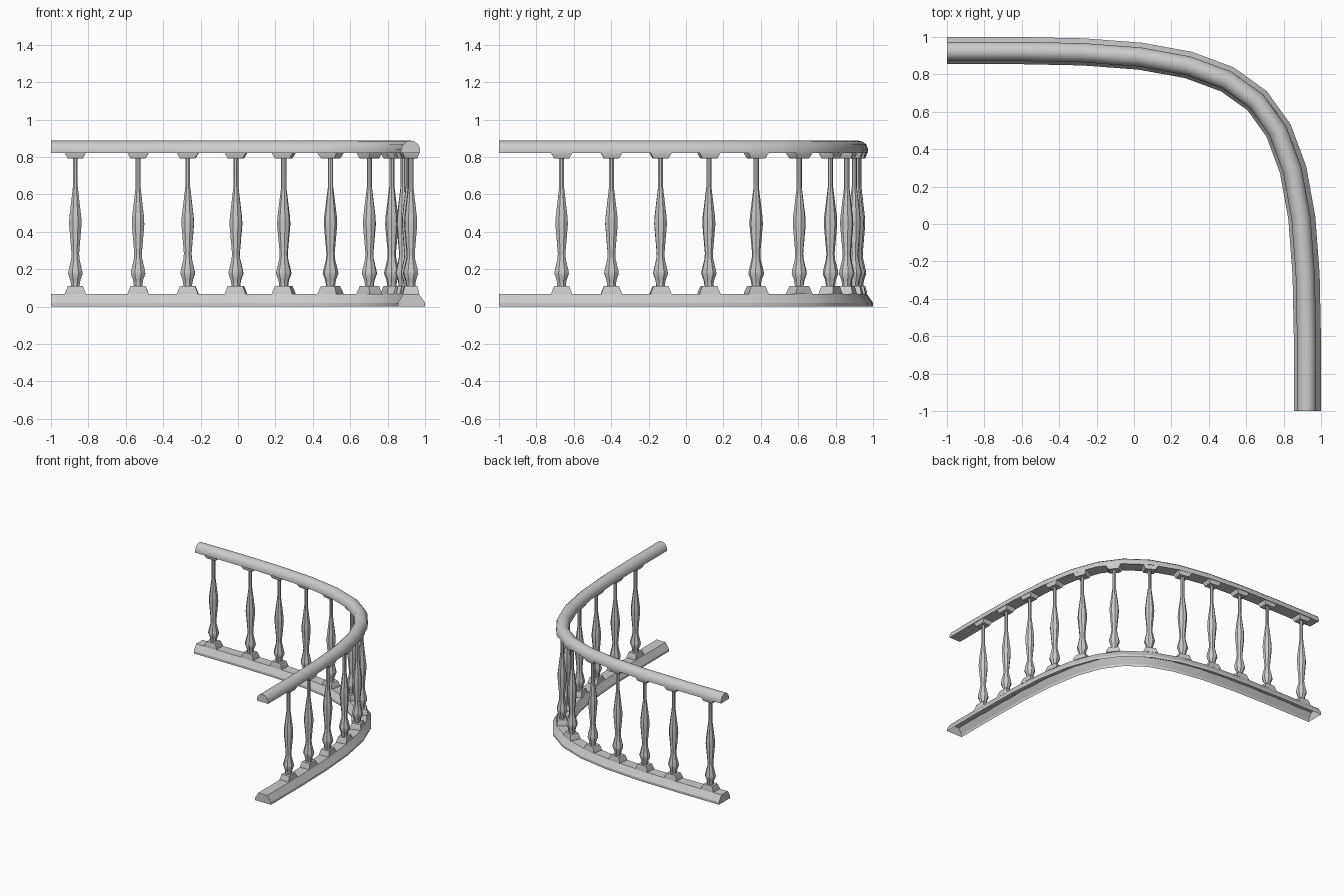
import bpy, bmesh, math
from mathutils import Vector, Matrix

if "Cube" in bpy.data.objects:
    bpy.data.objects.remove(bpy.data.objects["Cube"])

# Outer edge of the bend: one cubic, mirrored across the x = y diagonal
P = [Vector(p) for p in ((-1, 1), (-0.2, 1), (0.405, 1.015), (0.71, 0.71))]

def half(t):
    u = 1 - t
    p = P[0]*u**3 + P[1]*3*u*u*t + P[2]*3*u*t*t + P[3]*t**3
    d = (P[1]-P[0])*u*u + (P[2]-P[1])*2*u*t + (P[3]-P[2])*t*t
    d.normalize()
    return p, Vector((d.y, -d.x))      # point, inward normal

def path(n):
    a = [half(i / n) for i in range(n + 1)]
    return a + [(p.yx, q.yx) for p, q in reversed(a[:-1])]

def finish(bm, name):
    bmesh.ops.recalc_face_normals(bm, faces=bm.faces)
    me = bpy.data.meshes.new(name)
    bm.to_mesh(me)
    bm.free()
    ob = bpy.data.objects.new(name, me)
    bpy.context.collection.objects.link(ob)
    bpy.ops.object.select_all(action='DESELECT')
    bpy.context.view_layer.objects.active = ob
    ob.select_set(True)
    bpy.ops.object.shade_smooth_by_angle(angle=math.radians(30))
    return ob

def sweep(name, profile, closed):
    """Sweep (inward offset, z) profile along the bend, capping both ends."""
    bm = bmesh.new()
    rings = []
    for p, q in path(6):
        rings.append([bm.verts.new((*(p + q*d), z)) for d, z in profile])
    k = len(profile)
    for a, b in zip(rings, rings[1:]):
        for i in range(k if closed else k - 1):
            j = (i + 1) % k
            bm.faces.new((a[i], a[j], b[j], b[i]))
    bm.faces.new(rings[0])
    bm.faces.new(rings[-1])
    return finish(bm, name)

# Base plinth (open underneath) and rounded handrail
sweep("base_rail", [(0, 0), (0, .02), (.033, .068), (.115, .068), (.145, .02), (.145, 0)], False)
sweep("hand_rail", [(.026, .822), (.026, .842), (.036, .866), (.055, .882), (.077, .887),
                    (.099, .882), (.118, .866), (.128, .842), (.128, .822)], True)

# Baluster parts
def loft(bm, rings):
    for a, b in zip(rings, rings[1:]):
        for i in range(len(a)):
            j = (i + 1) % len(a)
            bm.faces.new((a[i], a[j], b[j], b[i]))
    bm.faces.new(rings[0])
    bm.faces.new(rings[-1])

def block(bm, levels):
    loft(bm, [[bm.verts.new((sx*hx, sy*hy, z)) for sx, sy in ((-1, -1), (1, -1), (1, 1), (-1, 1))]
              for hx, hy, z in levels])

TURNING = [(.024, .105), (.026, .125), (.030, .145), (.042, .175), (.040, .19), (.024, .255),
           (.022, .285), (.036, .44), (.034, .48), (.019, .60), (.014, .64), (.014, .80)]

def baluster(name, pos, angle):
    bm = bmesh.new()
    block(bm, [(.055, .043, .066), (.055, .043, .072), (.040, .034, .110)])
    block(bm, [(.040, .034, .792), (.055, .043, .818), (.055, .043, .824)])
    loft(bm, [[bm.verts.new((r*math.cos(a), r*math.sin(a), z))
               for a in [(i + .5)*math.tau/8 for i in range(8)]] for r, z in TURNING])
    bmesh.ops.transform(bm, verts=bm.verts,
                        matrix=Matrix.Translation((*pos, 0)) @ Matrix.Rotation(angle, 4, 'Z'))
    finish(bm, name)

# Balusters spaced along the centre line
SPOTS = [(-.87, .93), (-.53, .925), (-.27, .92), (-.01, .905), (.25, .87), (.5, .785),
         (.705, .61), (.83, .375), (.89, .12), (.92, -.14), (.925, -.4), (.925, -.66)]
centre = [(p + q*.075, q) for p, q in path(200)]
for i, s in enumerate(SPOTS):
    c, q = min(centre, key=lambda e: (e[0] - Vector(s)).length)
    baluster(f"baluster_{i + 1}", c, math.atan2(q.y, q.x) + math.pi/2)
